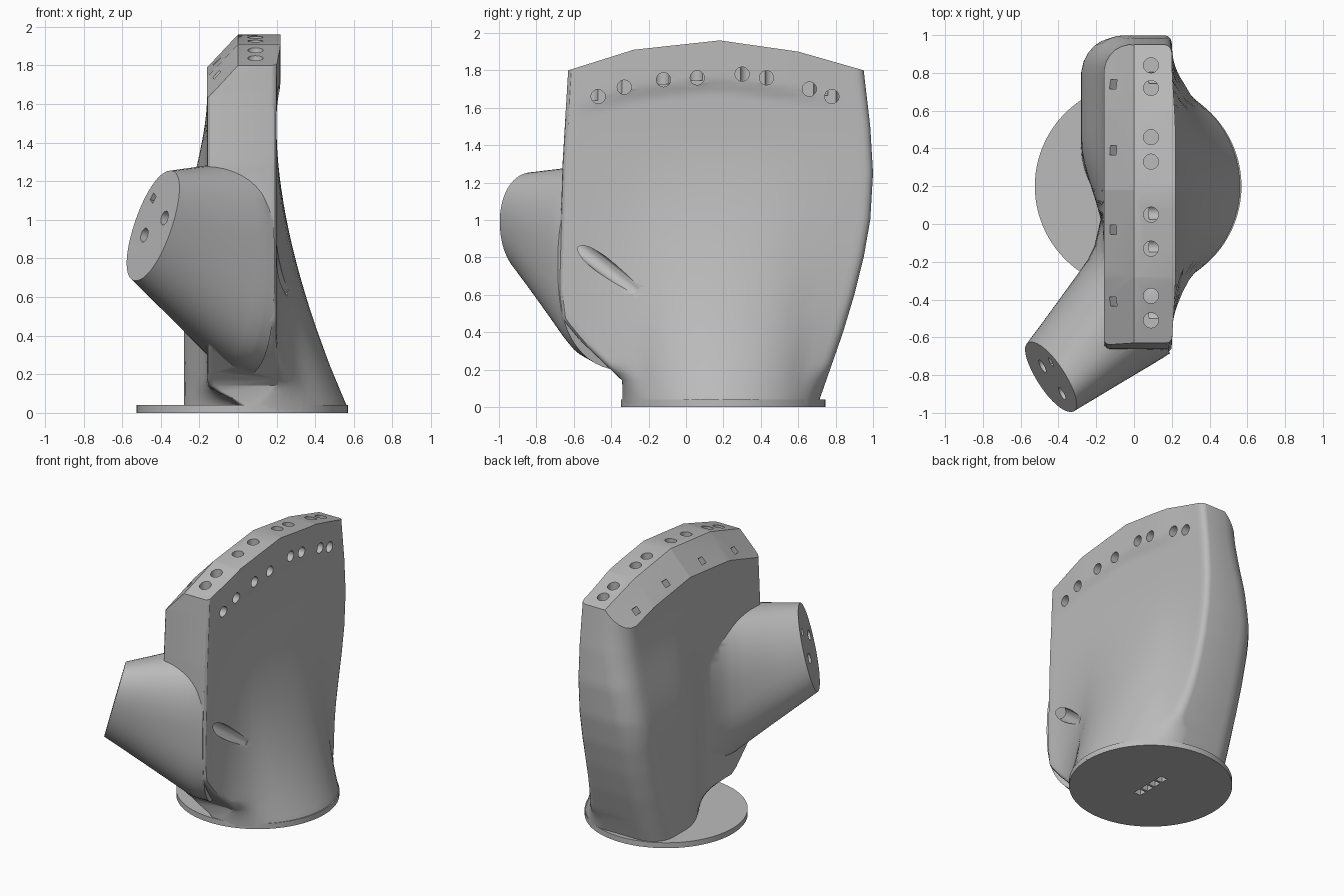
import bpy, bmesh, math
from mathutils import Vector

cube = bpy.data.objects.get("Cube")
if cube:
    bpy.data.objects.remove(cube)

grey = bpy.data.materials.new("plain grey")
grey.use_nodes = True
grey.diffuse_color = (0.5, 0.5, 0.5, 1)
grey.node_tree.nodes["Principled BSDF"].inputs["Base Color"].default_value = (0.5, 0.5, 0.5, 1)


def to_object(bm, name):
    bmesh.ops.recalc_face_normals(bm, faces=bm.faces[:])
    mesh = bpy.data.meshes.new(name)
    bm.to_mesh(mesh)
    bm.free()
    mesh.materials.append(grey)
    obj = bpy.data.objects.new(name, mesh)
    bpy.context.collection.objects.link(obj)
    return obj


def loft(bm, rings):
    rings = [[bm.verts.new(p) for p in ring] for ring in rings]
    for a, b in zip(rings, rings[1:]):
        for i in range(len(a)):
            j = (i + 1) % len(a)
            bm.faces.new((a[i], a[j], b[j], b[i]))
    bm.faces.new(rings[0])
    bm.faces.new(rings[-1])


def interp(pts, v):
    for (a, fa), (b, fb) in zip(pts, pts[1:]):
        if v <= b:
            return fa + (fb - fa) * max(0, (v - a) / (b - a))
    return pts[-1][1]


def smooth(a, b, v):
    t = min(1, max(0, (v - a) / (b - a)))
    return t * t * (3 - 2 * t)


def corner(d, r):
    return r * (1 - math.sqrt(max(0, 1 - (1 - d / r) ** 2))) if d < r else 0


def boolean(target, other, operation):
    mod = target.modifiers.new(operation.lower(), "BOOLEAN")
    mod.operation, mod.object, mod.solver = operation, other, "EXACT"
    bpy.context.view_layer.objects.active = target
    bpy.ops.object.modifier_apply(modifier=mod.name)
    bpy.data.objects.remove(other)


def drill(target, p, axis, depth, r, sides=20):
    """Sink a straight hole into target at p; axis points outward."""
    axis = Vector(axis).normalized()
    bm = bmesh.new()
    bmesh.ops.create_cone(bm, cap_ends=True, segments=sides, radius1=r, radius2=r, depth=depth + 0.15)
    if sides == 4:
        bmesh.ops.rotate(bm, verts=bm.verts, matrix=Vector((1, 1, 0)).rotation_difference(Vector((1, 0, 0))).to_matrix())
    bmesh.ops.rotate(bm, verts=bm.verts, matrix=Vector((0, 0, 1)).rotation_difference(axis).to_matrix())
    bmesh.ops.translate(bm, verts=bm.verts, vec=Vector(p) + axis * (0.15 - depth) / 2)
    cutter = to_object(bm, "hole_cutter")
    cutter.hide_render = True
    boolean(target, cutter, "DIFFERENCE")


# Palm: stacked cross-sections
CX, CY, R = 0.022, 0.2, 0.547
front_edge = [(0, -.34), (.14, -.34), (.35, -.56), (.47, -.66), (.62, -.68), (1.3, -.66), (1.8, -.63), (2, -.62)]
back_edge = [(0, .7), (.2, .77), (.4, .84), (.6, .9), (.8, .95), (1, .985), (1.25, 1), (1.5, .985), (1.8, .95), (2, .92)]
ridge = [(-.63, 1.8), (-.28, 1.91), (.18, 1.96), (.6, 1.9), (.95, 1.8)]


def palm_section(z, n=30):
    y0, y1 = interp(front_edge, z), interp(back_edge, z)
    flare = .38 * max(0, 1 - z / 1.45) ** 1.7
    bulge = .12 * (1 - smooth(.85, 1.65, z))
    low, foot_blend = 1 - smooth(0, .22, z), 1 - smooth(.02, .16, z)
    right, left = [], []
    for i in range(n + 1):
        y = (y0 + y1) / 2 - (y1 - y0) / 2 * math.cos(math.pi * i / n)
        d0, d1 = y - y0, y1 - y
        circle = CX + math.sqrt(max(0, R * R - (y - CY) ** 2))
        bell = math.cos(min(1, abs(y - CY) / .8) * math.pi / 2) ** 2
        top = interp(ridge, y)
        lip = .02 * smooth(top - .27, top - .2, z) * (1 - smooth(.35, .8, abs(y - .1)))
        xr = .2 + lip + flare * max((circle - .2) / .37, bell)
        xr += (min(xr, circle) - xr) * low - corner(d0, .03) - corner(d1, .04)
        xl = -.16 - bulge * smooth(-.1, .45, y)
        foot = -.28 + .3 * (1 - smooth(-.34, .4, y))
        xl += (foot - xl) * foot_blend + corner(d0, .03) + corner(d1, .17)
        right.append((xr, y, z))
        left.append((min(xl, xr - .02), y, z))
    return right + left[::-1]


bm = bmesh.new()
loft(bm, [palm_section(.01 + 1.99 * k / 60) for k in range(61)])

# Faceted knuckle ridge and its chamfer
for (ya, za), (yb, zb) in zip(ridge, ridge[1:]):
    along = Vector((0, yb - ya, zb - za))
    for across in (Vector((1, 0, 0)), Vector((.16, 0, .17))):
        bmesh.ops.bisect_plane(bm, geom=bm.verts[:] + bm.edges[:] + bm.faces[:], plane_co=(0, ya, za),
                               plane_no=across.cross(along), clear_outer=True)
        bmesh.ops.holes_fill(bm, edges=[e for e in bm.edges if e.is_boundary], sides=0)
palm = to_object(bm, "palm")

# Thumb socket: oval tube (centre, half height, half width) flaring into the palm
cap = cap_c, cap_u, cap_v = Vector((-.44, -.81, .97)), Vector((.09, -.01, .285)), Vector((.1, -.185, 0))
neck = Vector((-.04, -.435, .775)), Vector((.02, 0, .525)), Vector((.175, -.285, 0))
root = Vector((.02, -.27, .76)), Vector((0, 0, .57)), Vector((.17, -.415, 0))


def oval(c, u, v, power, n=56):
    pts = []
    for i in range(n):
        a = 2 * math.pi * i / n
        s, t = math.cos(a), math.sin(a)
        pts.append(c + u * math.copysign(abs(s) ** power, s) + v * math.copysign(abs(t) ** power, t))
    return pts


def between(a, b, t, power):
    return oval(*(p.lerp(q, t) for p, q in zip(a, b)), power)


bm = bmesh.new()
loft(bm, [between(cap, neck, t, .95 - .17 * t) for t in (0, .25, .5, .75, .92)]
     + [between(neck, root, t, .78) for t in (.12, .4, .7, 1)])
boolean(palm, to_object(bm, "thumb_socket"), "UNION")

# Cord holes along the ridge and below it
for y in (-.51, -.38, -.13, .05, .33, .46, .72, .84):
    drill(palm, (.09, y, interp(ridge, y)), (0, 0, 1), .2, .04)
for y, z in ((-.47, 1.66), (-.33, 1.71), (-.12, 1.75), (.06, 1.76), (.3, 1.78), (.43, 1.76), (.66, 1.7), (.78, 1.66)):
    drill(palm, (.21, y, z), (1, 0, 0), .13, .038)
for y in (-.41, -.03, .39, .74):
    drill(palm, (-.11, y, interp(ridge, y) - .117), (-.17, 0, .16), .12, .035, 4)

# Thumb socket holes
normal = cap_v.cross(cap_u)
if normal.x > 0:
    normal.negate()
for a, b, r, sides in ((.14, .47, .037, 20), (-.17, -.3, .037, 20), (.5, -.45, .03, 4)):
    drill(palm, cap_c + cap_u * a + cap_v * b, normal, .2, r, sides)

# Slanted cord slot in the side
drill(palm, (.24, -.386, .713), (.08, .17, -.13), .33, .046)

# Round wrist plate with a row of square holes
bm = bmesh.new()
bmesh.ops.create_cone(bm, cap_ends=True, segments=96, radius1=R, radius2=R, depth=.04)
bmesh.ops.translate(bm, verts=bm.verts, vec=(CX, CY, .02))
plate = to_object(bm, "wrist_plate")
for part in (palm, plate):
    for k in range(4):
        drill(part, (CX, CY + .075 * (k - 1.5), 0), (0, 0, -1), .15, .04, 4)

for part in (palm, plate):
    bpy.ops.object.select_all(action="DESELECT")
    part.select_set(True)
    bpy.context.view_layer.objects.active = part
    bpy.ops.object.shade_smooth_by_angle(angle=math.radians(32))
